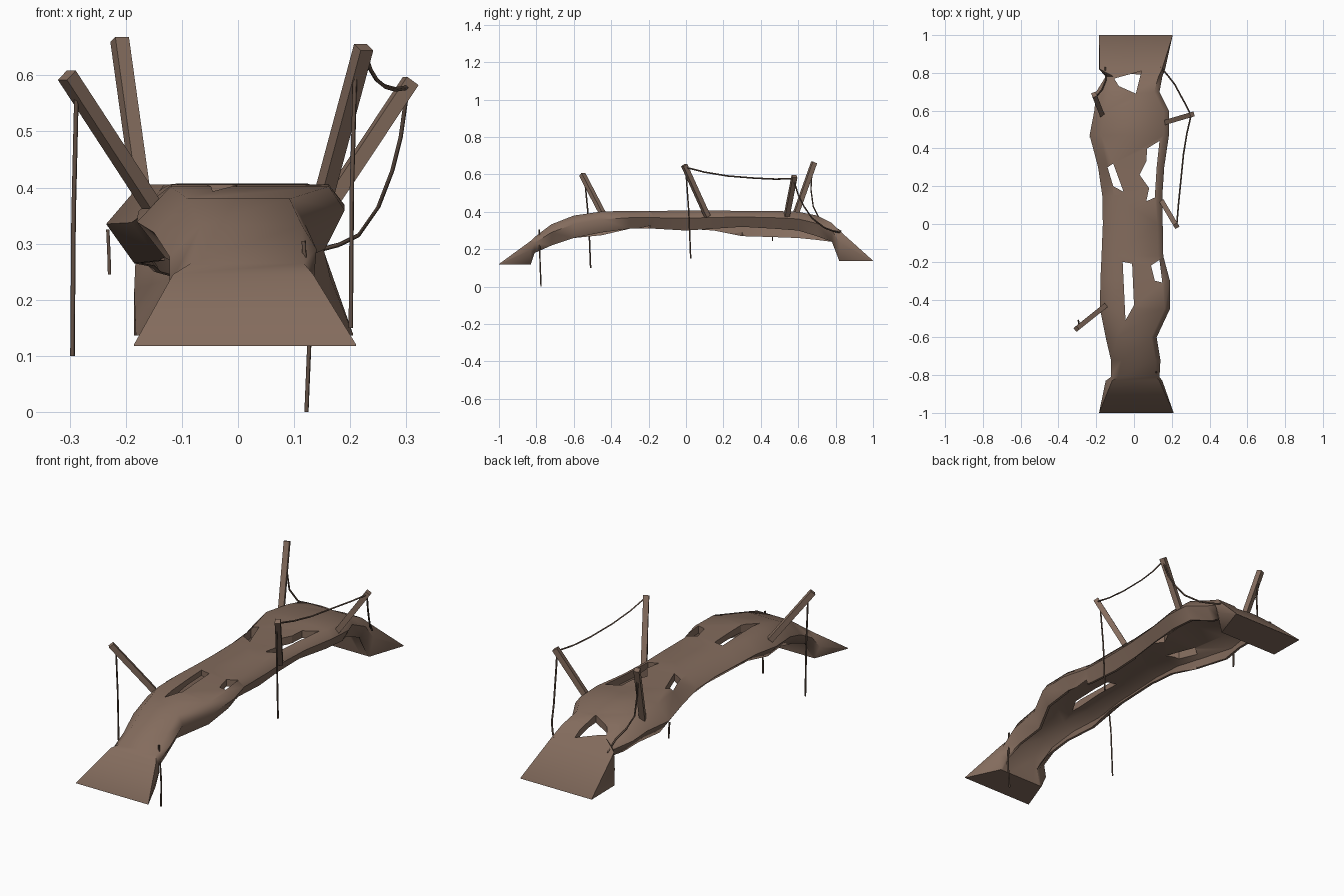
import bpy, bmesh, random
from mathutils import Vector

if "Cube" in bpy.data.objects:
    bpy.data.objects.remove(bpy.data.objects["Cube"])

random.seed(4)


def material(name, rgb):
    m = bpy.data.materials.new(name)
    m.diffuse_color = (*rgb, 1)
    m.use_nodes = True
    m.node_tree.nodes["Principled BSDF"].inputs["Base Color"].default_value = m.diffuse_color
    return m


WOOD = material("weathered brown wood", (0.23, 0.15, 0.11))
ROPE = material("dark brown rope", (0.13, 0.085, 0.062))


def add_mesh(name, bm, mat):
    bmesh.ops.recalc_face_normals(bm, faces=bm.faces)
    me = bpy.data.meshes.new(name)
    bm.to_mesh(me)
    bm.free()
    ob = bpy.data.objects.new(name, me)
    me.materials.append(mat)
    bpy.context.collection.objects.link(ob)
    return ob


# Hollow trunk stations: y, left x, right x, top z, left rim z, right rim z
STATIONS = [
    (-1.00, -.185, .21, .121, .118, .118),
    (-.83, -.15, .150, .245, .118, .118),
    (-.81, -.122, .135, .265, .19, .18),
    (-.72, -.122, .14, .333, .22, .22),
    (-.60, -.15, .120, .38, .26, .26),
    (-.45, -.18, .19, .402, .275, .29),
    (-.30, -.178, .19, .405, .31, .31),
    (-.17, -.172, .155, .405, .31, .31),
    (.00, -.165, .152, .407, .31, .30),
    (.15, -.168, .15, .407, .30, .31),
    (.30, -.19, .16, .405, .27, .32),
    (.47, -.235, .185, .405, .265, .31),
    (.60, -.21, .185, .40, .26, .30),
    (.70, -.20, .135, .38, .25, .27),
    (.78, -.15, .15, .34, .24, .24),
    (.82, -.185, .165, .300, .136, .136),
    (1.00, -.185, .205, .139, .136, .136),
]


def ring(y, xl, xr, zt, zl, zr):
    k = min(1, (1 - abs(y)) / .3)           # ends flatten into wedges
    kl = .1 * k if y > .8 else k            # back foot is upright on the left
    a, b = .06 * kl, .028 * k
    ml, mr = zt - .5 * (zt - zl), zt - .38 * (zt - zr)
    bl, br = .05 * kl, .035 * k
    outer = [(xl + bl, zl), (xl, ml), (xl + a, zt),
             (xr - b, zt), (xr, mr), (xr - br, zr)]
    if abs(y) > .815:                       # flat underside of the feet
        inner = [(xr - br - .01, zr), (xr - br - .02, zr), (xr - br - .05, zr),
                 (xl + bl + .05, zl), (xl + bl + .02, zl), (xl + bl + .01, zl)]
    else:                                   # uneven hollow underneath
        t1, t2 = (random.uniform(.02, .042) for _ in range(2))
        inner = [(xr - br - .012, zr), (xr - .022, mr), (xr - b - .025, zt - t1),
                 (xl + a + .02, zt - t2), (xl + .024, ml), (xl + bl + .012, zl)]
    return [(x, y, z) for x, z in outer + inner]


bm = bmesh.new()
rings = [[bm.verts.new(p) for p in ring(*s)] for s in STATIONS]
for r0, r1 in zip(rings, rings[1:]):
    for i in range(12):
        j = (i + 1) % 12
        bm.faces.new((r0[i], r0[j], r1[j], r1[i]))
bm.faces.new(rings[0])
bm.faces.new(rings[-1])
bmesh.ops.triangulate(bm, faces=[f for f in bm.faces if len(f.verts) > 4])
deck = add_mesh("hollow_trunk_bridge", bm, WOOD)

# Ragged holes cut through the deck
HOLES = [
    [(-.105, .77), (.04, .81), (.01, .69), (-.08, .73)],
    [(.07, .40), (.135, .44), (.12, .30), (.11, .14), (.065, .12),
     (.08, .19), (.03, .26), (.065, .33)],
    [(-.14, .30), (-.11, .32), (-.055, .17), (-.11, .20)],
    [(-.06, -.20), (-.01, -.21), (.0, -.43), (-.045, -.51)],
    [(.09, -.22), (.135, -.19), (.15, -.31), (.11, -.30)],
]
bm = bmesh.new()
for pts in HOLES:
    lo = [bm.verts.new((x, y, .345 if abs(y) < .5 and abs(x) > .1 else .25)) for x, y in pts]
    for v in lo:
        v.co.z = .25
    hi = [bm.verts.new((x, y, .6)) for x, y in pts]
    bm.faces.new(lo)
    bm.faces.new(hi)
    for i in range(len(pts)):
        j = (i + 1) % len(pts)
        bm.faces.new((lo[i], lo[j], hi[j], hi[i]))
cutter = add_mesh("hole_cutter", bm, WOOD)
cutter.hide_render = True
cutter.hide_viewport = True
cutter.display_type = 'WIRE'
mod = deck.modifiers.new("holes", 'BOOLEAN')
mod.operation = 'DIFFERENCE'
mod.solver = 'EXACT'
mod.object = cutter


# Leaning square posts
def post(name, a, b, w=.026):
    a, b = Vector(a), Vector(b)
    bm = bmesh.new()
    bmesh.ops.create_cube(bm, size=1)
    bmesh.ops.scale(bm, vec=(w, w, (b - a).length), verts=bm.verts)
    ob = add_mesh(name, bm, WOOD)
    ob.location = (a + b) / 2
    ob.rotation_mode = 'QUATERNION'
    ob.rotation_quaternion = (b - a).to_track_quat('Z', 'Y')


post("front_left_post", (-.155, -.435, .37), (-.305, -.555, .60))
post("back_left_post", (-.17, .58, .37), (-.211, .685, .664))
post("middle_right_post", (.15, .115, .375), (.224, -.01, .65))
post("back_right_post", (.155, .535, .36), (.308, .58, .59))


# Ropes, slung and hanging
def rope(name, pts):
    cu = bpy.data.curves.new(name, 'CURVE')
    cu.dimensions = '3D'
    cu.bevel_depth = .0042
    cu.bevel_resolution = 0
    cu.use_fill_caps = True
    sp = cu.splines.new('POLY')
    sp.points.add(len(pts) - 1)
    for p, co in zip(sp.points, pts):
        p.co = (*co, 1)
    cu.materials.append(ROPE)
    bpy.context.collection.objects.link(bpy.data.objects.new(name, cu))


rope("front_left_hanging_rope", [(-.288, -.54, .56), (-.293, -.52, .35), (-.295, -.51, .10)])
rope("front_right_hanging_rope", [(.117, -.785, .305), (.127, -.78, .12), (.122, -.775, 0)])
rope("middle_right_hanging_rope", [(.209, 0, .61), (.203, .015, .40), (.201, .025, .15)])
rope("side_left_hanging_rope", [(-.232, .46, .325), (-.23, .462, .28), (-.229, .462, .245)])
rope("slung_rope", [(.226, -.01, .64), (.235, .1, .612), (.247, .22, .592),
                    (.262, .37, .58), (.28, .48, .575), (.302, .575, .578)])
rope("back_right_rope", [(.302, .575, .575), (.29, .60, .49), (.275, .63, .43),
                         (.25, .675, .365), (.215, .74, .315), (.18, .785, .298),
                         (.142, .83, .288)])
rope("back_left_rope", [(-.21, .675, .64), (-.2, .668, .52), (-.195, .68, .43),
                        (-.17, .71, .37), (-.15, .76, .335), (-.152, .83, .295)])

# Smooth the trunk, keep its sharp edges
bpy.ops.object.select_all(action='DESELECT')
deck.select_set(True)
bpy.context.view_layer.objects.active = deck
bpy.ops.object.shade_smooth_by_angle(angle=1.0)
